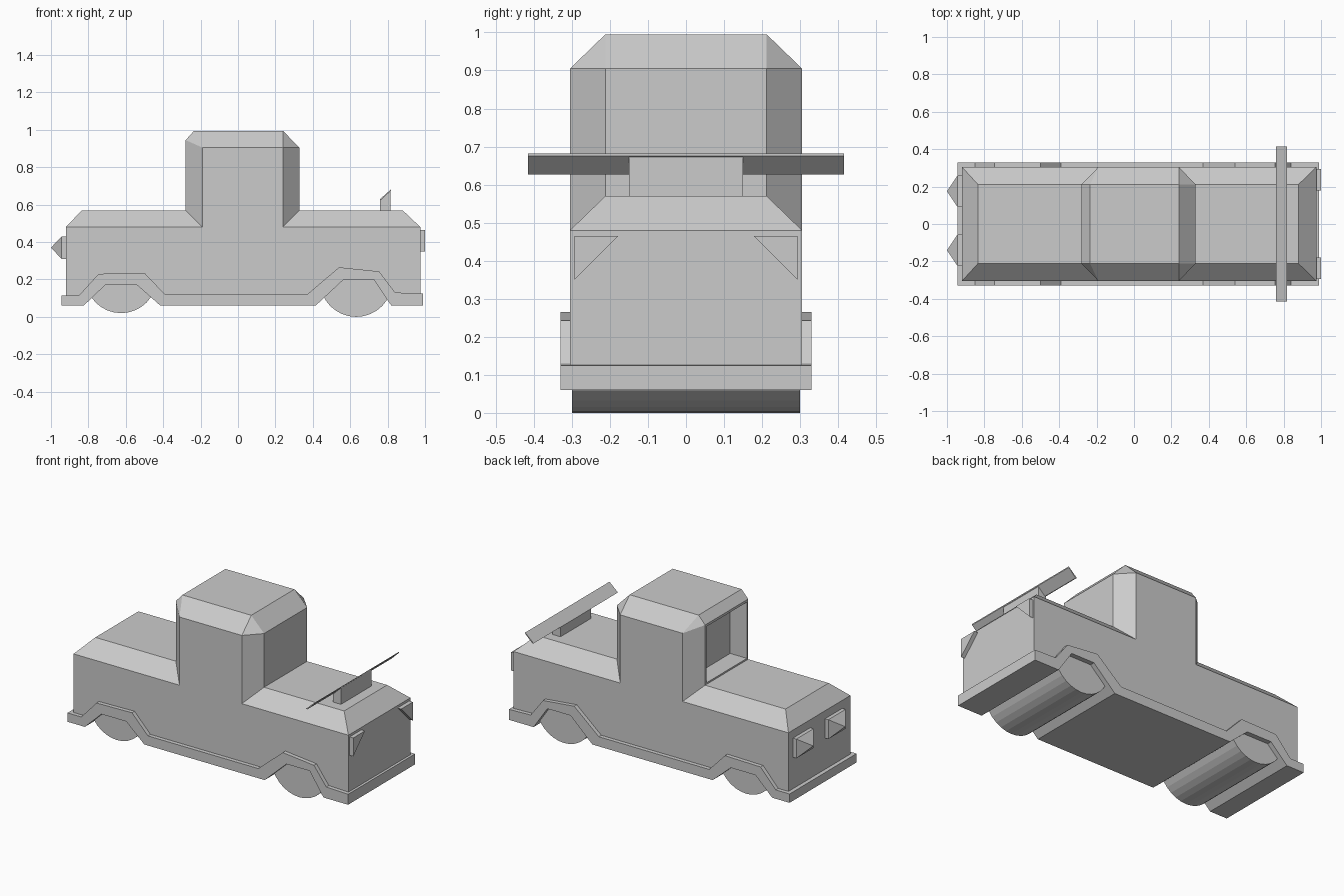
import bpy, bmesh, math

if "Cube" in bpy.data.objects:
    bpy.data.objects.remove(bpy.data.objects["Cube"])


def finish(name, bm):
    bmesh.ops.recalc_face_normals(bm, faces=bm.faces)
    mesh = bpy.data.meshes.new(name)
    bm.to_mesh(mesh)
    bm.free()
    obj = bpy.data.objects.new(name, mesh)
    bpy.context.collection.objects.link(obj)
    return obj


def prism(name, profile, y0, y1):
    """Extrude an (x, z) outline along y."""
    bm = bmesh.new()
    face = bm.faces.new([bm.verts.new((x, y0, z)) for x, z in profile])
    res = bmesh.ops.extrude_face_region(bm, geom=[face])
    verts = [g for g in res["geom"] if isinstance(g, bmesh.types.BMVert)]
    bmesh.ops.translate(bm, verts=verts, vec=(0, y1 - y0, 0))
    return finish(name, bm)


def hull(name, points):
    """Closed convex solid around the points."""
    bm = bmesh.new()
    for p in points:
        bm.verts.new(p)
    bmesh.ops.convex_hull(bm, input=bm.verts[:])
    bmesh.ops.dissolve_limit(bm, angle_limit=0.01, verts=bm.verts[:], edges=bm.edges[:])
    return finish(name, bm)


def both_sides(points):
    return [(x, s * y, z) for x, y, z in points for s in (-1, 1)]


# Lower body with the wheel arches cut through, front end at +x
arches = [(0.82, 0.06), (0.725, 0.2), (0.565, 0.2), (0.415, 0.06),
          (-0.415, 0.06), (-0.54, 0.17), (-0.71, 0.17), (-0.825, 0.06)]
prism("lower_body", [(0.975, 0.06)] + arches + [(-0.92, 0.06), (-0.92, 0.48), (0.975, 0.48)],
      -0.305, 0.305)

# Chamfered hood and rear deck
hull("upper_deck", both_sides([(-0.92, 0.305, 0.48), (0.975, 0.305, 0.48),
                               (-0.835, 0.212, 0.57), (0.88, 0.212, 0.57)]))

# Cab with chamfered corners and a recessed opening in its rear wall
cab = hull("cab", both_sides([
    (-0.19, 0.305, 0.46), (0.24, 0.305, 0.46), (-0.19, 0.305, 0.905), (0.24, 0.305, 0.905),
    (-0.28, 0.212, 0.46), (0.328, 0.212, 0.46), (-0.28, 0.212, 0.945), (0.328, 0.212, 0.905),
    (-0.235, 0.212, 0.995), (0.24, 0.212, 0.995)]))
cutter = prism("rear_opening_cutter", [(-0.4, 0.58), (-0.165, 0.58), (-0.165, 0.93), (-0.4, 0.93)],
               -0.2, 0.2)
cutter.hide_render = True
cutter.hide_set(True)
mod = cab.modifiers.new("rear_opening", "BOOLEAN")
mod.object = cutter
mod.operation = "DIFFERENCE"
mod.solver = "EXACT"

# Fender and bumper trim running all round the base
trim_top = [(-0.945, 0.115), (-0.85, 0.115), (-0.745, 0.23), (-0.5, 0.235), (-0.39, 0.12),
            (0.37, 0.12), (0.54, 0.265), (0.755, 0.243), (0.84, 0.13), (0.99, 0.125)]
prism("fender_trim", [(0.99, 0.06)] + arches + [(-0.945, 0.06)] + trim_top, -0.33, 0.33)

# Wheels: full-width rollers
for name, x, z, r in (("front_wheels", 0.632, 0.195, 0.195), ("rear_wheels", -0.625, 0.212, 0.192)):
    ring = [(x + r * math.cos(a * math.tau / 32), z + r * math.sin(a * math.tau / 32))
            for a in range(32)]
    # keep only the part below the arch top
    top = 0.2 if x > 0 else 0.17
    prism(name, [(px, min(pz, top)) for px, pz in ring], -0.3, 0.3)

# Pointed rear lamps
for side, y in (("left", 0.175), ("right", -0.14)):
    base = [(x, y + dy, 0.37 + dz) for x in (-0.91, -0.943)
            for dy in (-0.085, 0.085) for dz in (-0.06, 0.06)]
    hull(side + "_rear_lamp", base + [(-1.0, y, 0.37)])

# Triangular headlamps
for side, s in (("left", 1), ("right", -1)):
    tri = [(0.293, 0.465), (0.178, 0.465), (0.293, 0.35)]
    hull(side + "_headlamp", [(x, s * y, z) for x in (0.96, 1.0) for y, z in tri])

# Tilted blade on the hood with its support block
prism("hood_blade", [(0.76, 0.63), (0.768, 0.627), (0.818, 0.675), (0.818, 0.682)], -0.415, 0.415)
hull("blade_support", both_sides([(0.76, 0.15, 0.56), (0.76, 0.15, 0.63), (0.815, 0.15, 0.56),
                                  (0.815, 0.15, 0.678), (0.79, 0.13, 0.63)]))
